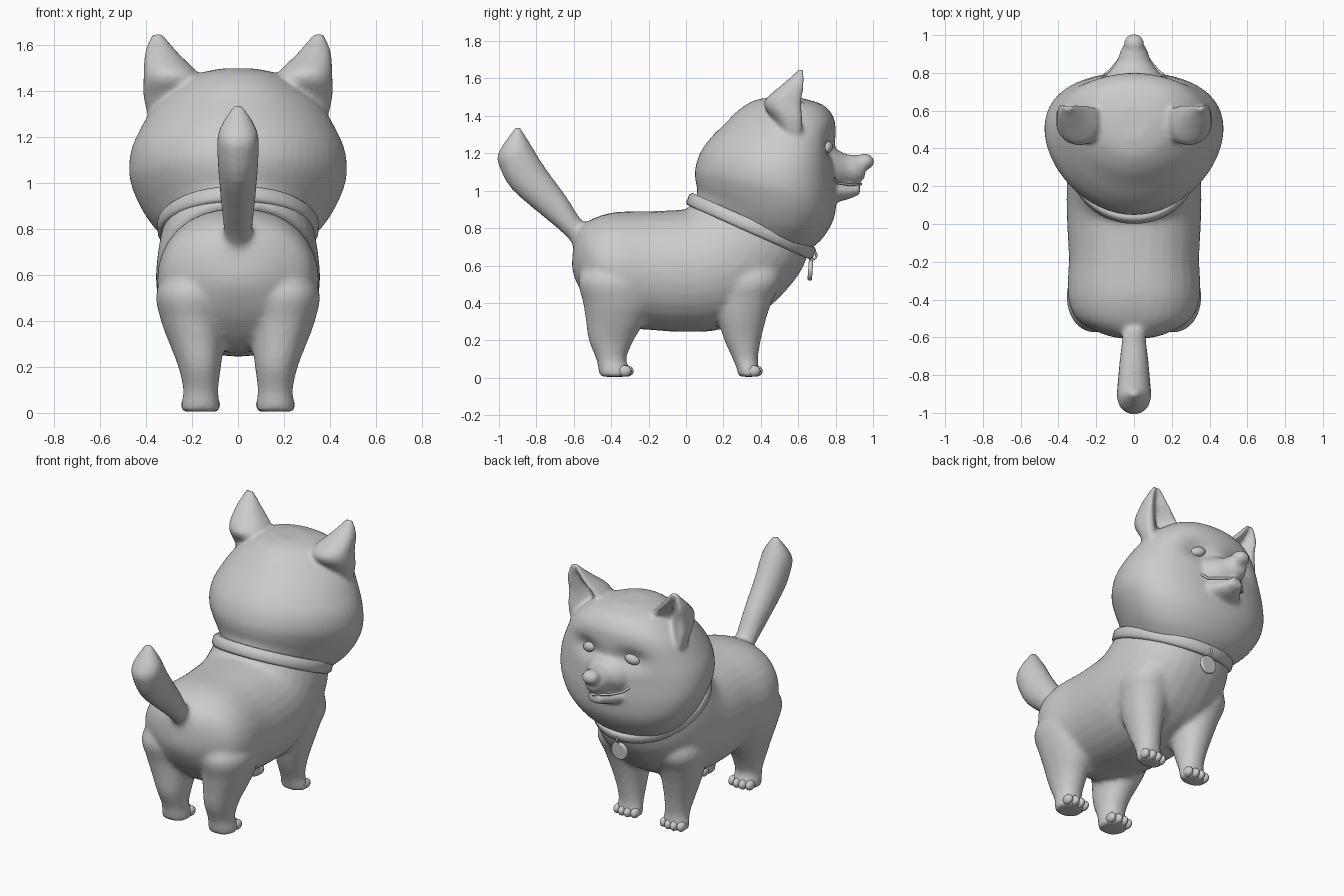
import bpy, bmesh, math
from mathutils import Vector

if "Cube" in bpy.data.objects:
    bpy.data.objects.remove(bpy.data.objects["Cube"])

TAU = 2 * math.pi


def finish(name, bm, angle=50):
    bmesh.ops.recalc_face_normals(bm, faces=bm.faces)
    me = bpy.data.meshes.new(name)
    bm.to_mesh(me)
    bm.free()
    ob = bpy.data.objects.new(name, me)
    bpy.context.collection.objects.link(ob)
    bpy.ops.object.select_all(action='DESELECT')
    bpy.context.view_layer.objects.active = ob
    ob.select_set(True)
    bpy.ops.object.shade_smooth_by_angle(angle=math.radians(angle))
    return ob


def spline(rings, k):
    """Catmull-Rom interpolation between ring tuples."""
    out, m = [], len(rings)
    for i in range(m - 1):
        p = [rings[min(max(i + d, 0), m - 1)] for d in (-1, 0, 1, 2)]
        for j in range(k):
            t = j / k
            out.append([0.5 * (2 * b + (c - a) * t + (2 * a - 5 * b + 4 * c - d) * t * t
                               + (3 * b - a - 3 * c + d) * t ** 3) for a, b, c, d in zip(*p)])
    return out + [list(rings[-1])]


def loft(name, rings, n=32, k=4, egg=0.0, power=1.0, dent=0.0, shape=None):
    """Rings are (y0, z0, y1, z1, half width, centre x), ovals between two side-view points."""
    bm = bmesh.new()
    loops = []
    for y0, z0, y1, z1, w, xc in spline(rings, k):
        loop = []
        for i in range(n):
            a = TAU * i / n
            s, c = math.sin(a), math.cos(a)
            u = c + egg * s * s
            if dent and c > 0:
                u = c ** .4 - dent * max(0, 1 - abs(s) * 1.3)
            x = math.copysign(abs(s) ** power, s) * w
            co = Vector((xc + x, (y0 + y1) / 2 + u * (y1 - y0) / 2, (z0 + z1) / 2 + u * (z1 - z0) / 2))
            loop.append(bm.verts.new(shape(co) if shape else co))
        loops.append(loop)
    for a, b in zip(loops, loops[1:]):
        for i in range(n):
            bm.faces.new((a[i], a[(i + 1) % n], b[(i + 1) % n], b[i]))
    bm.faces.new(loops[0])
    bm.faces.new(loops[-1])
    return finish(name, bm)


def ball(name, loc, size, rot=(0, 0, 0)):
    bpy.ops.mesh.primitive_uv_sphere_add(segments=20, ring_count=12, radius=1, location=loc, rotation=rot)
    ob = bpy.context.object
    ob.name = name
    ob.scale = size
    bpy.ops.object.shade_smooth()
    return ob


def weld(obs, voxel, rounds):
    """Fuse overlapping parts into one smooth skin."""
    bpy.ops.object.select_all(action='DESELECT')
    for o in obs:
        o.select_set(True)
    bpy.context.view_layer.objects.active = obs[0]
    bpy.ops.object.join()
    bpy.ops.object.transform_apply(location=True, rotation=True, scale=True)
    rm = obs[0].modifiers.new("skin", 'REMESH')
    rm.mode = 'VOXEL'
    rm.voxel_size = voxel
    rm.use_smooth_shade = True
    sm = obs[0].modifiers.new("soften", 'SMOOTH')
    sm.factor = .5
    sm.iterations = rounds


# Body from rump to neck
skin = [loft("body", [
    (-.60, .74, -.61, .60, .06, 0), (-.57, .80, -.59, .52, .17, 0), (-.50, .85, -.51, .39, .30, 0),
    (-.38, .885, -.38, .28, .35, 0), (-.20, .89, -.18, .255, .345, 0), (-.08, .895, 0, .245, .352, 0),
    (-.01, .90, .19, .26, .357, 0), (.01, .905, .42, .36, .355, 0), (.02, .92, .595, .54, .342, 0),
    (.05, .97, .66, .68, .32, 0)], power=.85)]

# Tail
skin.append(loft("tail", [
    (-.46, .77, -.55, .64, .05, 0), (-.555, .84, -.64, .755, .062, 0), (-.64, .97, -.78, .875, .075, 0),
    (-.75, 1.12, -.93, 1.005, .087, 0), (-.81, 1.215, -.995, 1.12, .091, 0),
    (-.84, 1.265, -1.005, 1.20, .082, 0), (-.89, 1.345, -.915, 1.335, .02, 0)], n=20, k=3))

# Side-view outlines of the legs: (height, back, front, centre x, half width)
hind = [(.66, -.50, -.28, .17, .10), (.53, -.575, -.20, .20, .155), (.40, -.55, -.185, .195, .14),
        (.30, -.535, -.22, .18, .118), (.20, -.52, -.28, .167, .093), (.10, -.48, -.32, .162, .076),
        (.05, -.47, -.30, .163, .083), (.005, -.46, -.30, .163, .085)]
fore = [(.68, .24, .48, .17, .10), (.53, .18, .51, .195, .145), (.42, .165, .465, .19, .13),
        (.32, .17, .43, .182, .112), (.20, .205, .40, .17, .087), (.10, .25, .385, .162, .075),
        (.05, .27, .39, .163, .082), (.005, .28, .39, .163, .083)]

for s, side in ((-1, "left"), (1, "right")):
    for name, leg, toe_y in (("hind", hind, -.31), ("front", fore, .38)):
        skin.append(loft(f"{name}_leg_{side}", [(b, z, f, z, w, s * x) for z, b, f, x, w in leg],
                         n=24, power=.9))
        # Toes
        for i in range(4):
            off = (i - 1.5) * .04
            ball(f"{name}_toe_{side}_{i}", (s * .163 + off, toe_y - abs(off) * .3, .036), (.024, .036, .03))
weld(skin, .015, 7)


# Head with eye sockets pressed in
def sockets(co):
    for s in (-1, 1):
        d = ((co.x - s * .155) / .09) ** 2 + ((co.z - 1.235) / .06) ** 2
        if co.y > .5:
            co.y -= .04 * math.exp(-d)
    return co


face = [loft("head", [
    (.05, .94, .655, .68, .32, 0), (.06, 1.0, .73, .745, .385, 0), (.05, 1.06, .79, .85, .44, 0),
    (.05, 1.12, .805, .97, .472, 0), (.075, 1.20, .80, 1.10, .465, 0), (.13, 1.28, .80, 1.22, .42, 0),
    (.21, 1.36, .80, 1.33, .36, 0), (.28, 1.43, .785, 1.40, .29, 0), (.36, 1.48, .73, 1.46, .20, 0),
    (.45, 1.50, .62, 1.495, .08, 0)], n=64, k=5, egg=.2, shape=sockets)]

# Muzzle, lower jaw and nose
face.append(loft("muzzle", [
    (.72, 1.27, .72, .97, .18, 0), (.80, 1.225, .80, 1.0, .135, 0), (.86, 1.195, .86, 1.025, .092, 0),
    (.92, 1.19, .92, 1.04, .07, 0), (.96, 1.16, .955, 1.065, .045, 0)], n=24))
face.append(loft("lower_jaw", [
    (.72, 1.06, .72, .86, .18, 0), (.79, 1.05, .79, .93, .13, 0), (.87, 1.04, .87, .955, .075, 0),
    (.93, 1.03, .93, .98, .04, 0)], n=24))
face.append(ball("nose", (0, .955, 1.155), (.054, .052, .044)))

for s, side in ((-1, "left"), (1, "right")):
    # Ear, hollow at the front
    face.append(loft(f"ear_{side}", [
        (.53, 1.25, .63, 1.25, .11, s * .27), (.47, 1.37, .64, 1.37, .132, s * .278),
        (.415, 1.47, .64, 1.47, .12, s * .29), (.505, 1.56, .645, 1.56, .075, s * .33),
        (.57, 1.615, .64, 1.615, .042, s * .345), (.605, 1.652, .635, 1.652, .018, s * .35)],
        n=32, k=3, dent=.9))
    # Eye
    ball(f"eye_{side}", (s * .152, .757, 1.232), (.046, .026, .03), (0, s * .3, -s * .3))
weld(face, .012, 5)

# Smiling mouth line
cu = bpy.data.curves.new("mouth", 'CURVE')
cu.dimensions = '3D'
cu.bevel_depth = .007
sp = cu.splines.new('POLY')
pts = [(-.155, .79, 1.065), (-.125, .815, 1.04), (-.078, .872, 1.032), (0, .935, 1.035),
       (.078, .872, 1.032), (.125, .815, 1.04), (.155, .79, 1.065)]
sp.points.add(len(pts) - 1)
for p, co in zip(sp.points, pts):
    p.co = (*co, 1)
bpy.context.collection.objects.link(bpy.data.objects.new("mouth", cu))

# Collar: bevelled band swept round a tilted oval
tilt = math.radians(24)
along = Vector((0, math.cos(tilt), -math.sin(tilt)))
axis = Vector((0, math.sin(tilt), math.cos(tilt)))
section = [(-.05, -.035), (-.012, -.035), (0, -.022), (0, .022), (-.012, .035), (-.05, .035)]
bm = bmesh.new()
loops = []
for i in range(48):
    a = TAU * i / 48
    loops.append([bm.verts.new(Vector((0, .348, .81)) + along * ((.37 + r) * math.cos(a)) + axis * h
                               + Vector(((.35 + r) * math.sin(a), 0, 0))) for r, h in section])
for i in range(48):
    a, b = loops[i], loops[(i + 1) % 48]
    for j in range(6):
        bm.faces.new((a[j], a[(j + 1) % 6], b[(j + 1) % 6], b[j]))
finish("collar", bm, 60)

# Hanging ring and round tag
bpy.ops.mesh.primitive_torus_add(major_radius=.022, minor_radius=.006, major_segments=20, minor_segments=8,
                                 location=(0, .675, .655), rotation=(0, math.pi / 2, 0))
bpy.context.object.name = "tag_ring"
bpy.ops.object.shade_smooth()
bpy.ops.mesh.primitive_cylinder_add(vertices=28, radius=.055, depth=.024, location=(0, .665, .575),
                                    rotation=(math.radians(86), 0, 0))
tag = bpy.context.object
tag.name = "tag"
bev = tag.modifiers.new("bevel", 'BEVEL')
bev.width = .007
bev.segments = 2
bpy.ops.object.shade_smooth_by_angle()
